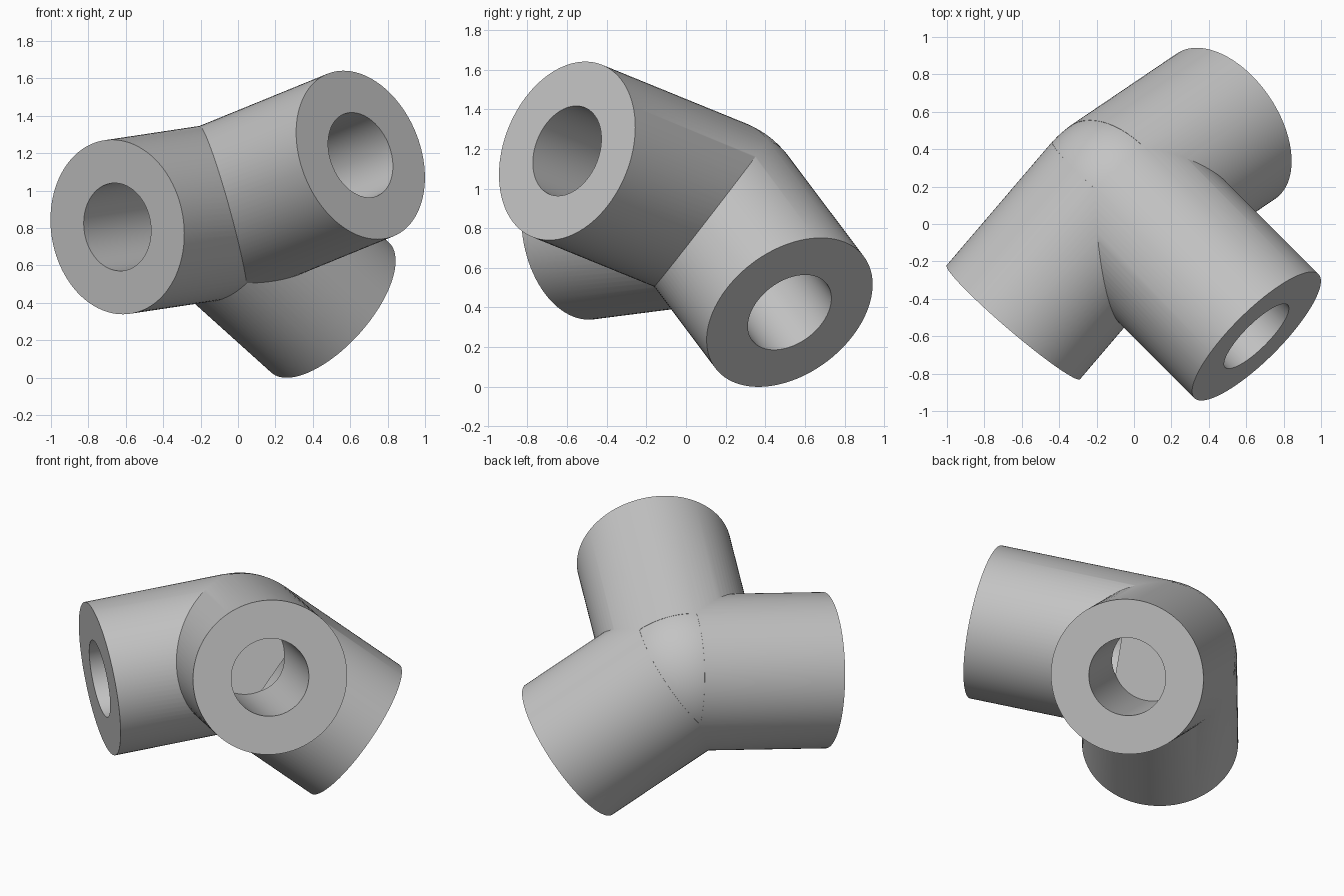
import bpy
import math
from mathutils import Vector

cube = bpy.data.objects.get("Cube")
if cube:
    bpy.data.objects.remove(cube, do_unlink=True)

HUB = Vector((-0.08, 0.136, 0.89))
OUTER, BORE, FLOOR = 0.469, 0.236, 0.2   # FLOOR: distance from hub to socket floor
ENDS = {
    "left_arm": Vector((-0.645, -0.525, 0.805)),
    "front_arm": Vector((0.655, -0.6, 1.19)),
    "back_arm": Vector((0.492, 0.523, 0.375)),
}

grey = bpy.data.materials.new("plain_grey")
grey.use_nodes = True
colour = (0.55, 0.55, 0.55, 1)
grey.diffuse_color = colour
grey.node_tree.nodes["Principled BSDF"].inputs["Base Color"].default_value = colour


def rod(name, start, end, radius):
    """Cylinder running between two points."""
    axis = end - start
    bpy.ops.mesh.primitive_cylinder_add(
        vertices=96, radius=radius, depth=axis.length, location=(start + end) / 2,
        rotation=axis.to_track_quat('Z', 'Y').to_euler())
    obj = bpy.context.object
    obj.name = name
    return obj


def combine(target, tool, operation):
    """Boolean the tool into the target, then drop the tool."""
    tool.hide_render = True
    mod = target.modifiers.new(operation.lower(), 'BOOLEAN')
    mod.operation = operation
    mod.solver = 'EXACT'
    mod.object = tool
    bpy.context.view_layer.objects.active = target
    bpy.ops.object.modifier_apply(modifier=mod.name)
    bpy.data.objects.remove(tool, do_unlink=True)


# Rounded hub, a hair inside the arms so the joins stay clean
bpy.ops.mesh.primitive_uv_sphere_add(segments=96, ring_count=48,
                                     radius=OUTER * 0.997, location=HUB)
body = bpy.context.object
body.name = "three_way_connector"

# Solid arms
for name, end in ENDS.items():
    combine(body, rod(name, HUB, end, OUTER), 'UNION')

# Blind sockets bored into each arm
for name, end in ENDS.items():
    way = (end - HUB).normalized()
    cutter = rod(name + "_socket", HUB + way * FLOOR, end + way * 0.1, BORE)
    combine(body, cutter, 'DIFFERENCE')

# Material and smooth shading with crisp rims
body.data.materials.clear()
body.data.materials.append(grey)
bpy.ops.object.select_all(action='DESELECT')
body.select_set(True)
bpy.context.view_layer.objects.active = body
bpy.ops.object.shade_smooth_by_angle(angle=math.radians(30))
